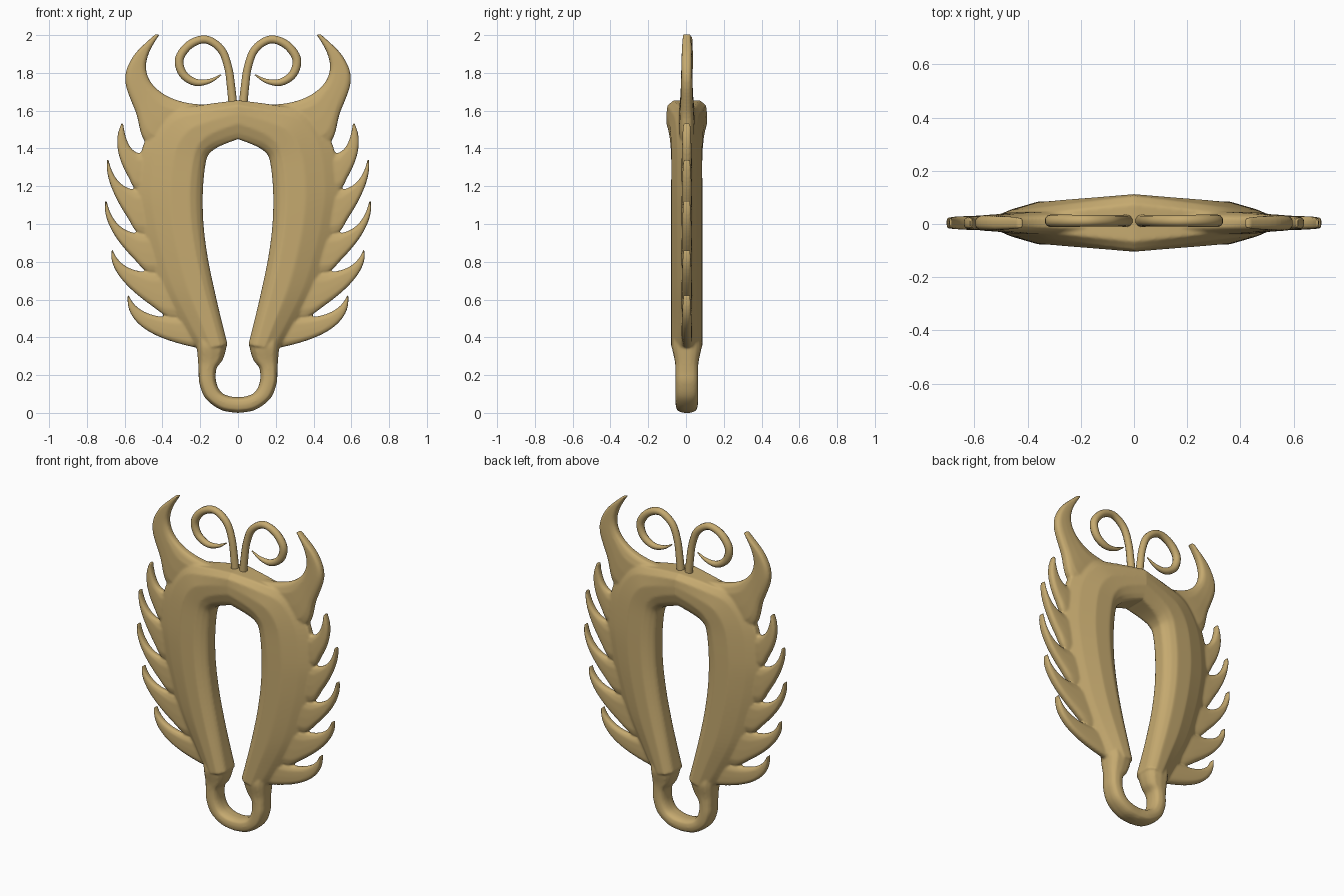
import bpy, bmesh
from mathutils import Vector

if "Cube" in bpy.data.objects:
    bpy.data.objects.remove(bpy.data.objects["Cube"])

gold = bpy.data.materials.new("antique_gold")
gold.diffuse_color = (0.56, 0.40, 0.16, 1)
gold.use_nodes = True
gold.node_tree.nodes["Principled BSDF"].inputs["Base Color"].default_value = gold.diffuse_color
Y0 = 0.004  # slight offset of the mid plane

# Half-thickness profiles across a strip: (position from inner to outer edge, weight)
SIDE = [(0, .38), (.03, .58), (.1, .8), (.2, .97), (.5, .95), (.8, .6), (1, .25)]
BEAM = [(0, .68), (.03, .74), (.15, .85), (.4, 1), (.65, 1), (.87, .95), (1, .65)]
BLADE = [(0, .4), (.06, .7), (.2, .95), (.5, 1), (.8, .95), (.94, .7), (1, .4)]
ROUND = [(0, .3), (.06, .65), (.2, .92), (.5, 1), (.8, .92), (.94, .65), (1, .3)]


def smooth_rows(rows, n=6):
    """Catmull-Rom interpolation of rows of numbers."""
    out = []
    for i in range(len(rows) - 1):
        p = [rows[max(0, min(len(rows) - 1, i + k))] for k in (-1, 0, 1, 2)]
        for s in range(n):
            t = s / n
            out.append([.5 * (2 * b + (c - a) * t + (2 * a - 5 * b + 4 * c - d) * t * t
                              + (3 * b - a - 3 * c + d) * t ** 3) for a, b, c, d in zip(*p)])
    return out + [list(rows[-1])]


def loft(bm, rows, prof, prof2=None):
    """Rows: inner x, inner z, outer x, outer z, half thickness, blend to second profile."""
    rings = []
    for ix, iz, ox, oz, a, b in smooth_rows(rows):
        half = []
        for (u, w), (u2, w2) in zip(prof, prof2 or prof):
            u, w = u + (u2 - u) * b, w + (w2 - w) * b
            half.append((ix + (ox - ix) * u, a * w, iz + (oz - iz) * u))
        ring = [(x, Y0 - y, z) for x, y, z in half] + [(x, Y0 + y, z) for x, y, z in reversed(half)]
        rings.append([bm.verts.new(c) for c in ring])
    m = len(rings[0])
    for r, q in zip(rings, rings[1:]):
        for i in range(m):
            bm.faces.new((r[i], r[(i + 1) % m], q[(i + 1) % m], q[i]))
    for end in (rings[0], rings[-1]):      # ends on the mirror plane stay open
        if max(abs(v.co.x) for v in end) > 1e-4:
            bm.faces.new(end)


bm = bmesh.new()

# Side of the frame, running up into the arched top beam
loft(bm, [
    (.055, .36, .21, .335, .085, .3),
    (.09, .50, .29, .46, .085, .1),
    (.125, .65, .40, .66, .085, 0),
    (.16, .82, .465, .85, .085, 0),
    (.183, 1.0, .51, 1.03, .085, 0),
    (.186, 1.18, .53, 1.2, .085, 0),
    (.170, 1.33, .50, 1.42, .085, 0),
    (.145, 1.38, .38, 1.585, .09, .2),
    (.09, 1.415, .2, 1.628, .097, .65),
    (0, 1.45, 0, 1.655, .108, 1)], SIDE, BEAM)

# Horn sweeping from the beam to an upper corner
loft(bm, [
    (0, 1.65, 0, 1.53, .045, 0),
    (.2, 1.633, .22, 1.44, .045, 0),
    (.35, 1.665, .47, 1.42, .042, 0),
    (.45, 1.735, .54, 1.59, .034, 0),
    (.487, 1.82, .597, 1.76, .03, 0),
    (.47, 1.91, .553, 1.89, .027, 0),
    (.415, 2.005, .437, 2.005, .022, 0)], BLADE)

# Bottom loop with a thicker collar under the frame
loft(bm, [
    (.07, .40, .22, .38, .075, 0),
    (.062, .35, .217, .34, .078, 0),
    (.082, .28, .211, .27, .064, 0),
    (.114, .235, .208, .22, .060, 0),
    (.116, .165, .204, .155, .060, 0),
    (.09, .11, .17, .075, .060, 0),
    (.045, .088, .09, .016, .060, 0),
    (0, .083, 0, 0, .058, 0)], ROUND)

# Spikes on the outer edge: notch above, notch below, tip, control point of the lower edge
notches = [(.52, 1.375), (.535, 1.18), (.525, .95), (.475, .745), (.36, .505), (.21, .345)]
tips = [(.61, 1.545), (.69, 1.36), (.70, 1.14), (.668, .875), (.584, .634)]
bulge = [(.085, -.145), (.035, -.145), (.04, -.165), (.04, -.16), (.03, -.215)]
for i, tip in enumerate(tips):
    T, A, B = Vector(tip), Vector(notches[i]), Vector(notches[i + 1])
    ca = Vector((A.x + .8 * (T.x - A.x), A.y + .05 * (T.y - A.y)))
    cb = T + Vector(bulge[i])
    rows = [(A.x - .1, A.y, B.x - .1, B.y, .03, 0)]
    for k in range(7):
        t = k / 6 * .96
        pa, pb = [P * (1 - t) ** 2 + 2 * t * (1 - t) * c + T * t * t for P, c in ((A, ca), (B, cb))]
        rows.append((*pa, *pb, .029 - .008 * t, 0))
    loft(bm, rows, BLADE)

bmesh.ops.recalc_face_normals(bm, faces=bm.faces)
me = bpy.data.meshes.new("spiked_frame")
bm.to_mesh(me)
bm.free()
me.materials.append(gold)
frame = bpy.data.objects.new("spiked_frame", me)
bpy.context.collection.objects.link(frame)

# Mirror, fuse into one skin and soften the joints
frame.modifiers.new("mirror", 'MIRROR').merge_threshold = .0005
rm = frame.modifiers.new("fuse", 'REMESH')
rm.mode, rm.voxel_size, rm.use_smooth_shade = 'VOXEL', .007, True
sm = frame.modifiers.new("soften", 'SMOOTH')
sm.factor, sm.iterations = .5, 5

# Curled antennae
path = [(.026, 1.62), (.036, 1.72), (.052, 1.83), (.09, 1.925), (.17, 1.977), (.255, 1.95),
        (.31, 1.875), (.292, 1.795), (.225, 1.75), (.15, 1.757), (.09, 1.79)]
radii = [1.1, 1.05, 1, 1, 1, 1.05, 1.1, 1.05, .9, .55, .15]
pts = smooth_rows([(x, z, r) for (x, z), r in zip(path, radii)], 5)
for side, s in (("right", 1), ("left", -1)):
    cu = bpy.data.curves.new(side + "_antenna", 'CURVE')
    cu.dimensions = '3D'
    cu.bevel_depth, cu.bevel_resolution, cu.use_fill_caps = .022, 3, True
    sp = cu.splines.new('POLY')
    sp.points.add(len(pts) - 1)
    for p, (x, z, r) in zip(sp.points, pts):
        p.co, p.radius = (s * x, Y0 + .008, z, 1), r
    sp.use_smooth = True
    cu.materials.append(gold)
    bpy.context.collection.objects.link(bpy.data.objects.new(side + "_antenna", cu))
